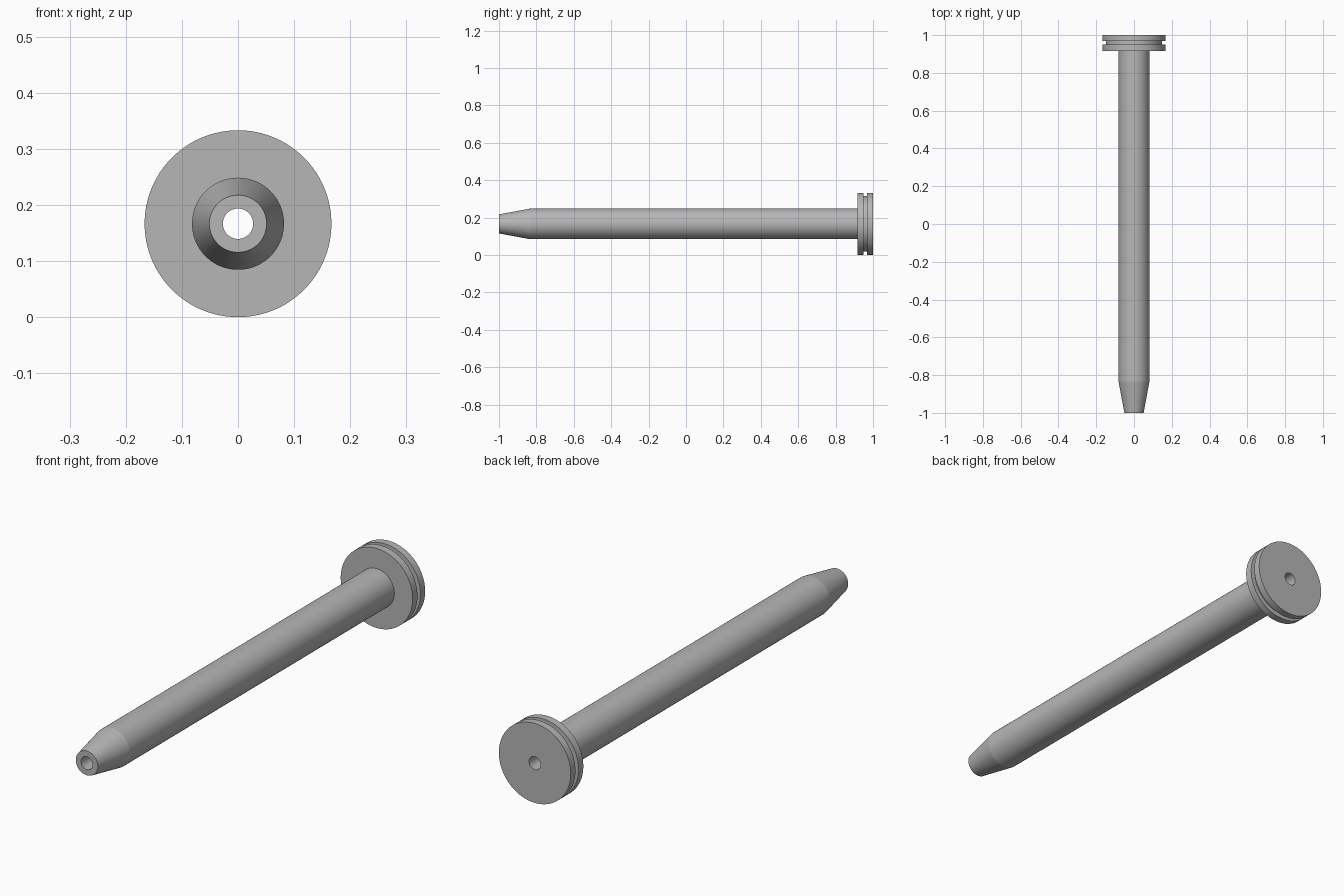
import bpy, bmesh, math

old = bpy.data.objects.get("Cube")
if old:
    bpy.data.objects.remove(old, do_unlink=True)

SEGMENTS = 128
BORE, TIP, SHAFT, GROOVE, RIM = 0.027, 0.051, 0.082, 0.148, 0.1665

# Plain metal colour
steel = bpy.data.materials.new("grey steel")
steel.use_nodes = True
colour = (0.47, 0.47, 0.47, 1.0)
steel.diffuse_color = colour
steel.node_tree.nodes["Principled BSDF"].inputs["Base Color"].default_value = colour


def lathe(name, profile, centre_z, material):
    """Turn a closed (y, radius) outline about a lengthwise axis."""
    bm = bmesh.new()
    rings = []
    for i in range(SEGMENTS):
        a = 2 * math.pi * i / SEGMENTS
        rings.append([bm.verts.new((r * math.sin(a), y, r * math.cos(a))) for y, r in profile])
    n = len(profile)
    for i in range(SEGMENTS):
        this, after = rings[i], rings[(i + 1) % SEGMENTS]
        for j in range(n):
            k = (j + 1) % n
            bm.faces.new((this[j], this[k], after[k], after[j]))
    bmesh.ops.recalc_face_normals(bm, faces=bm.faces)
    mesh = bpy.data.meshes.new(name)
    bm.to_mesh(mesh)
    bm.free()
    mesh.materials.append(material)
    obj = bpy.data.objects.new(name, mesh)
    obj.location.z = centre_z
    bpy.context.collection.objects.link(obj)
    bpy.ops.object.select_all(action='DESELECT')
    obj.select_set(True)
    bpy.context.view_layer.objects.active = obj
    bpy.ops.object.shade_smooth_by_angle(angle=math.radians(8))
    return obj


# Hollow pin: tapered tip, straight shaft and a grooved round head
lathe("hollow_pin", [
    (-1.0, BORE), (-1.0, TIP), (-0.833, SHAFT),
    (0.917, SHAFT), (0.917, RIM),
    (0.949, RIM), (0.949, GROOVE), (0.969, GROOVE), (0.969, RIM),
    (1.0, RIM), (1.0, BORE),
], RIM, steel)
